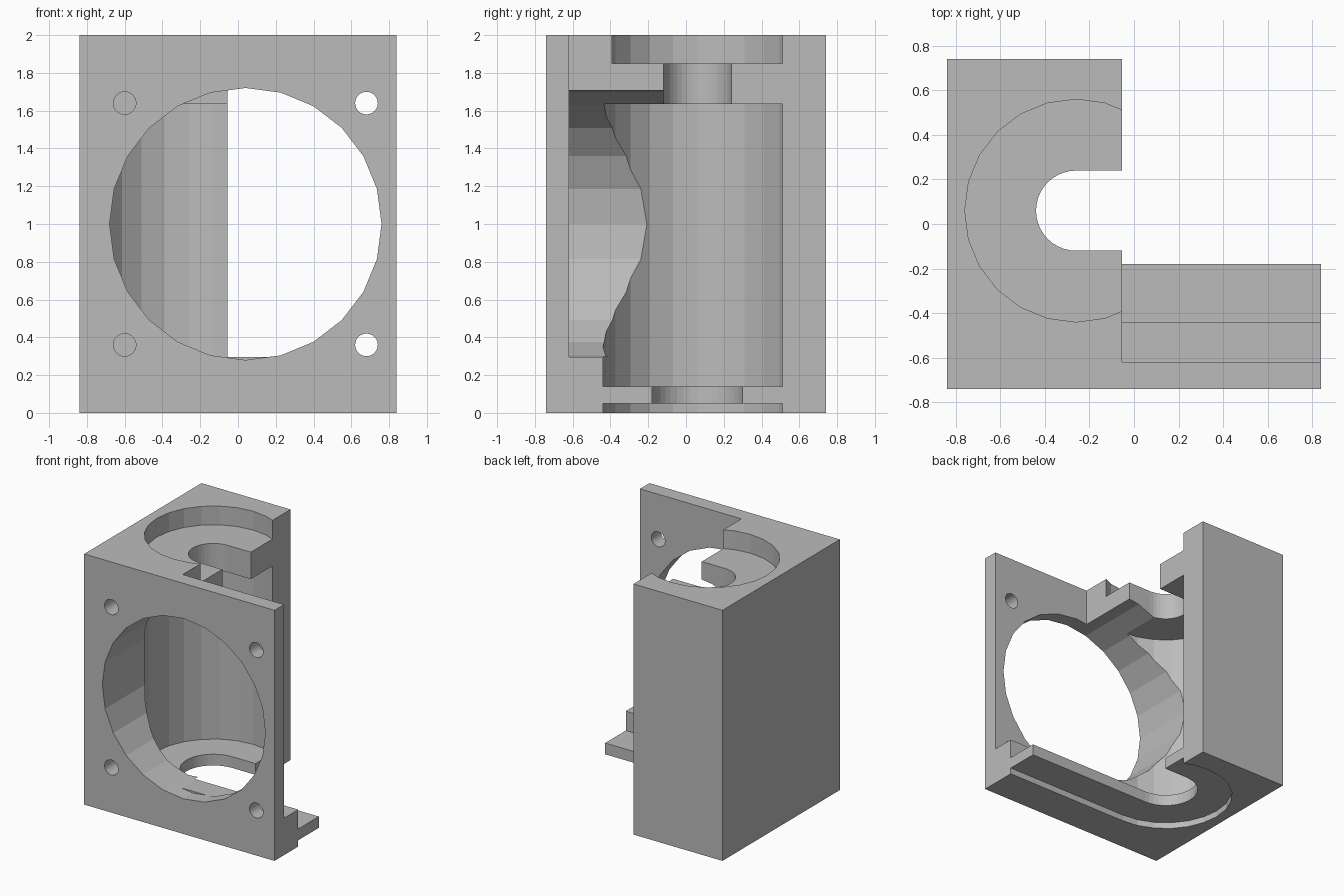
import bpy, bmesh, math
from mathutils import Matrix

cube = bpy.data.objects.get("Cube")
if cube:
    bpy.data.objects.remove(cube, do_unlink=True)

grey = bpy.data.materials.new("plain_grey")
grey.use_nodes = True
colour = (0.5, 0.5, 0.5, 1)
grey.diffuse_color = colour
grey.node_tree.nodes["Principled BSDF"].inputs["Base Color"].default_value = colour

# Maps (profile u, profile v, extrusion) onto world axes
AXES = {
    "z": Matrix.Identity(3),
    "x": Matrix(((0, 0, 1), (1, 0, 0), (0, 1, 0))),
    "y": Matrix(((1, 0, 0), (0, 0, 1), (0, 1, 0))),
}


def prism(name, profile, start, end, axis="z"):
    """Extrude a closed 2D profile along an axis."""
    bm = bmesh.new()
    face = bm.faces.new([bm.verts.new(AXES[axis] @ Matrix.Identity(3).col[0] * u
                                      + AXES[axis].col[1] * v
                                      + AXES[axis].col[2] * start) for u, v in profile])
    grown = bmesh.ops.extrude_face_region(bm, geom=[face])["geom"]
    verts = [g for g in grown if isinstance(g, bmesh.types.BMVert)]
    bmesh.ops.translate(bm, verts=verts, vec=AXES[axis].col[2] * (end - start))
    bmesh.ops.recalc_face_normals(bm, faces=bm.faces)
    mesh = bpy.data.meshes.new(name)
    bm.to_mesh(mesh)
    bm.free()
    mesh.materials.append(grey)
    obj = bpy.data.objects.new(name, mesh)
    bpy.context.collection.objects.link(obj)
    return obj


def circle(u, v, r, n):
    return [(u + r * math.cos(math.tau * i / n), v + r * math.sin(math.tau * i / n))
            for i in range(n)]


def rect(u0, u1, v0, v1):
    return [(u0, v0), (u1, v0), (u1, v1), (u0, v1)]


def slot(u, v, r, end, n=20):
    """Slot with a round left end, open to the right."""
    arc = [(u + r * math.cos(a), v + r * math.sin(a))
           for a in (math.pi / 2 + math.pi * i / n for i in range(n + 1))]
    return arc + [(end, v - r), (end, v + r)]


def combine(target, tool, operation="DIFFERENCE"):
    """Apply a boolean and remove the tool."""
    mod = target.modifiers.new("boolean", "BOOLEAN")
    mod.operation, mod.solver, mod.object = operation, "EXACT", tool
    bpy.context.view_layer.update()
    graph = bpy.context.evaluated_depsgraph_get()
    mesh = bpy.data.meshes.new_from_object(target.evaluated_get(graph))
    target.modifiers.clear()
    target.data = mesh
    bpy.data.objects.remove(tool, do_unlink=True)


CX, CY, R = -0.26, 0.06, 0.5      # round chamber
SIDE, OUT = -0.055, 0.2           # open side of the block, cutter overshoot
FX = 0.04                         # front opening centre

# Block with front plate
body = prism("housing_body", [(-0.84, -0.74), (0.84, -0.74), (0.84, -0.62),
                              (SIDE, -0.62), (SIDE, 0.74), (-0.84, 0.74)], 0, 2)

# Chamber, with round recesses above and below it
for low, high in ((-0.1, 0.05), (0.14, 1.635), (1.85, 2.1)):
    combine(body, prism("chamber_cutter", circle(CX, CY, R, 24), low, high))

# Straight run of the lower recesses towards the open side
for low, high in ((-0.1, 0.05), (0.14, 0.295)):
    combine(body, prism("run_cutter", rect(CX, OUT, CY - R, CY), low, high))

# Neck slots joining the recesses to the chamber
combine(body, prism("lower_slot_cutter", slot(CX, CY, 0.24, OUT), 0.03, 0.2))
combine(body, prism("upper_slot_cutter", slot(CX, CY, 0.18, OUT), 1.55, 1.9))

# Large front opening
combine(body, prism("opening_cutter", circle(FX, 1, 0.72, 24), -0.9, CY, "y"))

# Screw holes, blind on the block side
for sx in (-1, 1):
    for sz in (-1, 1):
        hole = circle(FX + sx * 0.64, 1 + sz * 0.64, 0.06, 24)
        combine(body, prism("screw_cutter", hole, -0.9, -0.44, "y"))

# Stepped bottom rail
rail = prism("bottom_rail", [(-0.62, 0), (-0.44, 0), (-0.44, 0.05), (-0.18, 0.05),
                             (-0.18, 0.14), (-0.44, 0.14), (-0.44, 0.295),
                             (-0.62, 0.295)], SIDE, 0.84, "x")
combine(body, rail, "UNION")
